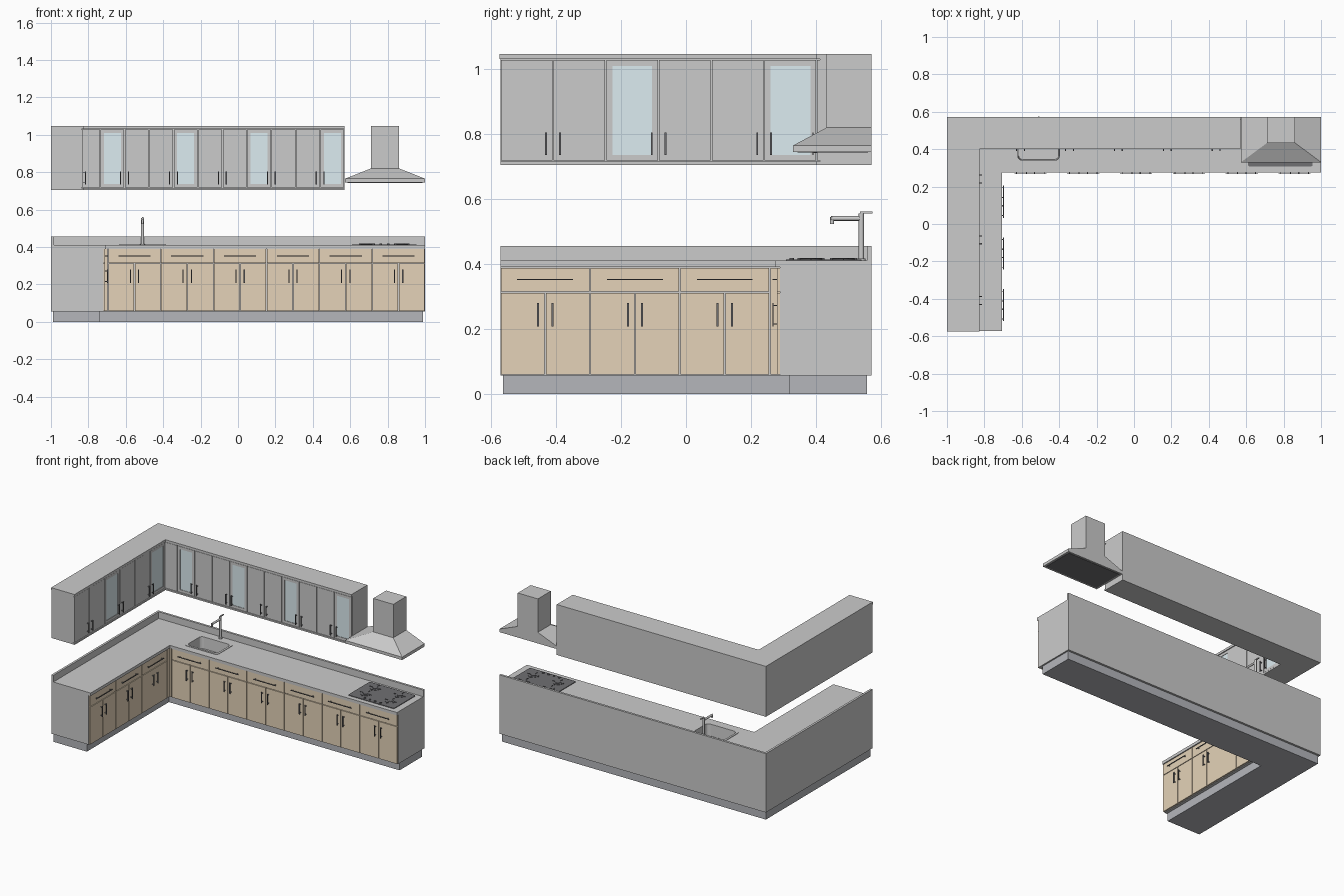
import bpy, bmesh, math
from mathutils import Vector

if "Cube" in bpy.data.objects:
    bpy.data.objects.remove(bpy.data.objects["Cube"])


def mat(name, *rgb):
    m = bpy.data.materials.new(name)
    m.diffuse_color = (*rgb, 1)
    m.use_nodes = True
    m.node_tree.nodes["Principled BSDF"].inputs["Base Color"].default_value = m.diffuse_color
    return m


WOOD = mat("wood", 0.78, 0.65, 0.48)
STONE = mat("stone", 0.88, 0.88, 0.86)
PLINTH = mat("plinth", 0.46, 0.47, 0.5)
GLASS = mat("glass", 0.72, 0.84, 0.88)
DARK = mat("dark", 0.16, 0.16, 0.17)


def finish(name, bm, m=None):
    bmesh.ops.recalc_face_normals(bm, faces=bm.faces[:])
    me = bpy.data.meshes.new(name)
    bm.to_mesh(me)
    bm.free()
    ob = bpy.data.objects.new(name, me)
    bpy.context.collection.objects.link(ob)
    if m:
        me.materials.append(m)
    return ob


def loft(name, rings, m=None, cap=True, closed=False):
    bm = bmesh.new()
    vs = [[bm.verts.new(p) for p in r] for r in rings]
    n = len(vs[0])
    pairs = list(zip(vs, vs[1:])) + ([(vs[-1], vs[0])] if closed else [])
    for a, b in pairs:
        for i in range(n):
            j = (i + 1) % n
            bm.faces.new((a[i], a[j], b[j], b[i]))
    if cap:
        bm.faces.new(vs[0])
        bm.faces.new(vs[-1])
    return finish(name, bm, m)


def rect(x0, x1, y0, y1, z):
    return [(x0, y0, z), (x1, y0, z), (x1, y1, z), (x0, y1, z)]


def box(name, x0, x1, y0, y1, z0, z1, m=None):
    return loft(name, [rect(x0, x1, y0, y1, z0), rect(x0, x1, y0, y1, z1)], m)


def prism(name, pts, z0, z1, m=None):
    return loft(name, [[(x, y, z) for x, y in pts] for z in (z0, z1)], m)


def ell(x0, xi, x1, y0, yi, y1):
    """L-shaped outline: left run to y0, back run to x1, inner corner (xi, yi)."""
    return [(x0, y0), (xi, y0), (xi, yi), (x1, yi), (x1, y1), (x0, y1)]


def rod(name, p, q, r, m=None, sides=16):
    p, q = Vector(p), Vector(q)
    rot = (q - p).to_track_quat('Z', 'Y')
    ring = [rot @ Vector((r * math.cos(a), r * math.sin(a), 0))
            for a in (2 * math.pi * i / sides for i in range(sides))]
    ob = loft(name, [[c + v for v in ring] for c in (p, q)], m)
    for f in ob.data.polygons:
        f.use_smooth = len(f.vertices) == 4
    return ob


def rounded(x0, x1, y0, y1, r, z):
    pts = []
    for k, (cx, cy) in enumerate([(x1 - r, y1 - r), (x0 + r, y1 - r), (x0 + r, y0 + r), (x1 - r, y0 + r)]):
        for i in range(5):
            a = math.pi / 2 * (k + i / 4)
            pts.append((cx + r * math.cos(a), cy + r * math.sin(a), z))
    return pts


# a run maps (along, outward) to world x, y
def back_run(front):
    return lambda u, v: (u, front - v)


def left_run(front):
    return lambda u, v: (front + v, u)


def panel(name, run, u0, u1, v0, v1, z0, z1, m=None):
    (xa, ya), (xb, yb) = run(u0, v0), run(u1, v1)
    return box(name, min(xa, xb), max(xa, xb), min(ya, yb), max(ya, yb), z0, z1, m)


def handle(name, run, u0, u1, z0, z1, v, out=0.014):
    t = 0.004
    panel(name, run, u0, u1, v + out - t, v + out, z0, z1, DARK)
    if u1 - u0 > z1 - z0:
        posts = [(u0 + 0.01, u0 + 0.01 + t, z0, z1), (u1 - 0.01 - t, u1 - 0.01, z0, z1)]
    else:
        posts = [(u0, u1, z0 + 0.006, z0 + 0.006 + t), (u0, u1, z1 - 0.006 - t, z1 - 0.006)]
    for a, b, c, d in posts:
        panel(name + "_post", run, a, b, v, v + out - t, c, d, DARK)


G = 0.002  # half gap between fronts


def base_units(tag, run, u0, w, count):
    for i in range(count):
        a, b = u0 + i * w, u0 + (i + 1) * w
        c = (a + b) / 2
        panel(tag + "_drawer", run, a + G, b - G, 0, 0.01, 0.315, 0.388, WOOD)
        handle(tag + "_drawer_handle", run, c - 0.086, c + 0.086, 0.35, 0.354, 0.01)
        for s, (p, q) in ((-1, (a, c)), (1, (c, b))):
            panel(tag + "_door", run, p + G, q - G, 0, 0.01, 0.059, 0.311, WOOD)
            h = c + s * 0.022
            handle(tag + "_door_handle", run, h - 0.003, h + 0.003, 0.207, 0.28, 0.01)


def upper_doors(tag, run, u0, w, count, glazed):
    for i in range(count):
        a, b = u0 + i * w + G, u0 + (i + 1) * w - G
        z0, z1 = 0.718, 1.028
        if i in glazed:
            e = 0.018

            def ring(d, v):
                return [(*run(u, v), z) for u, z in
                        ((a + d, z0 + d), (b - d, z0 + d), (b - d, z1 - d), (a + d, z1 - d))]
            loft(tag + "_glass_door_frame", [ring(0, 0), ring(0, 0.01), ring(e, 0.01), ring(e, 0)],
                 cap=False, closed=True)
            panel(tag + "_glass_pane", run, a + e, b - e, 0.002, 0.007, z0 + e, z1 - e, GLASS)
        else:
            panel(tag + "_door", run, a, b, 0, 0.01, z0, z1)
        h = b + G - 0.021 if i % 2 == 0 else a - G + 0.021
        handle(tag + "_handle", run, h - 0.003, h + 0.003, 0.735, 0.805, 0.01)


# base cabinets, plinth, counter and splashback
prism("plinth", ell(-0.99, -0.74, 0.99, -0.563, 0.317, 0.558), 0, 0.056, PLINTH)
base = prism("base_cabinet", ell(-1, -0.72, 1, -0.572, 0.29, 0.572), 0.056, 0.39)
counter = prism("countertop", ell(-1, -0.705, 1, -0.572, 0.276, 0.572), 0.39, 0.41, STONE)
prism("splashback", ell(-1, -0.985, 1, -0.572, 0.557, 0.572), 0.41, 0.455, STONE)
base_units("back", back_run(0.29), -0.695, 0.2825, 6)
base_units("left", left_run(-0.72), -0.572, 0.2765, 3)
panel("back_corner_filler", back_run(0.29), -0.72, -0.697, 0, 0.01, 0.059, 0.388, WOOD)
panel("left_corner_filler", left_run(-0.72), 0.26, 0.29, 0, 0.01, 0.059, 0.388, WOOD)

# sink opening and basin
sx0, sx1, sy0, sy1 = -0.635, -0.385, 0.327, 0.505
cutter = loft("sink_cutter", [rounded(sx0 + 0.005, sx1 - 0.005, sy0 + 0.005, sy1 - 0.005, 0.02, z)
                              for z in (0.32, 0.43)])
for ob in (base, counter):
    md = ob.modifiers.new("sink_hole", 'BOOLEAN')
    md.object, md.solver = cutter, 'EXACT'
    bpy.context.view_layer.objects.active = ob
    bpy.ops.object.modifier_apply(modifier=md.name)
bpy.data.objects.remove(cutter)
bm_rings = [(0, 0.41), (0, 0.413), (0.014, 0.413), (0.018, 0.335)]
sink = loft("sink", [rounded(sx0 + d, sx1 - d, sy0 + d, sy1 - d, 0.022, z) for d, z in bm_rings], cap=False)
prism("sink_floor", [p[:2] for p in rounded(sx0 + 0.018, sx1 - 0.018, sy0 + 0.018, sy1 - 0.018, 0.022, 0)],
      0.331, 0.335)
rod("sink_drain", (-0.51, 0.416, 0.335), (-0.51, 0.416, 0.337), 0.016, DARK)

# faucet
rod("faucet_base", (-0.51, 0.54, 0.41), (-0.51, 0.54, 0.416), 0.013)
rod("faucet_post", (-0.51, 0.54, 0.41), (-0.51, 0.54, 0.556), 0.008)
rod("faucet_spout", (-0.51, 0.54, 0.54), (-0.51, 0.446, 0.54), 0.007)
rod("faucet_tip", (-0.51, 0.45, 0.545), (-0.51, 0.45, 0.523), 0.006)
box("faucet_lever", -0.514, -0.506, 0.536, 0.574, 0.555, 0.561)

# cooktop with burners, grates and knobs
prism("cooktop", [p[:2] for p in rounded(0.61, 0.955, 0.308, 0.54, 0.008, 0)], 0.41, 0.414, DARK)
for x in (0.69, 0.875):
    for y in (0.385, 0.485):
        rod("burner", (x, y, 0.414), (x, y, 0.416), 0.034, DARK, 24)
        rod("burner_cap", (x, y, 0.416), (x, y, 0.419), 0.017, DARK)
        box("grate_bar", x - 0.042, x + 0.042, y - 0.002, y + 0.002, 0.414, 0.418, DARK)
        box("grate_bar", x - 0.002, x + 0.002, y - 0.042, y + 0.042, 0.414, 0.418, DARK)
for i in range(4):
    x = 0.723 + i * 0.04
    rod("cooktop_knob", (x, 0.325, 0.414), (x, 0.325, 0.419), 0.007, DARK, 12)

# wall cabinets
prism("upper_bottom", ell(-1, -0.825, 0.57, -0.572, 0.4, 0.572), 0.705, 0.715)
prism("upper_cabinet", ell(-1, -0.838, 0.57, -0.572, 0.413, 0.572), 0.715, 1.031)
prism("upper_top", ell(-1, -0.825, 0.57, -0.574, 0.4, 0.572), 1.031, 1.047)
upper_doors("upper_back", back_run(0.413), -0.737, 0.1307, 10, (0, 3, 6, 9))
upper_doors("upper_left", left_run(-0.838), -0.572, 0.1625, 6, (2, 5))
panel("upper_corner_filler", back_run(0.413), -0.838, -0.739, 0, 0.01, 0.718, 1.028)

# extractor hood
loft("hood_canopy", [rect(0.572, 1, 0.33, 0.572, 0.745), rect(0.572, 1, 0.33, 0.572, 0.765),
                     rect(0.711, 0.862, 0.433, 0.572, 0.82)])
box("hood_chimney", 0.711, 0.862, 0.433, 0.572, 0.82, 1.047)
box("hood_filter", 0.585, 0.987, 0.343, 0.56, 0.743, 0.745, DARK)
